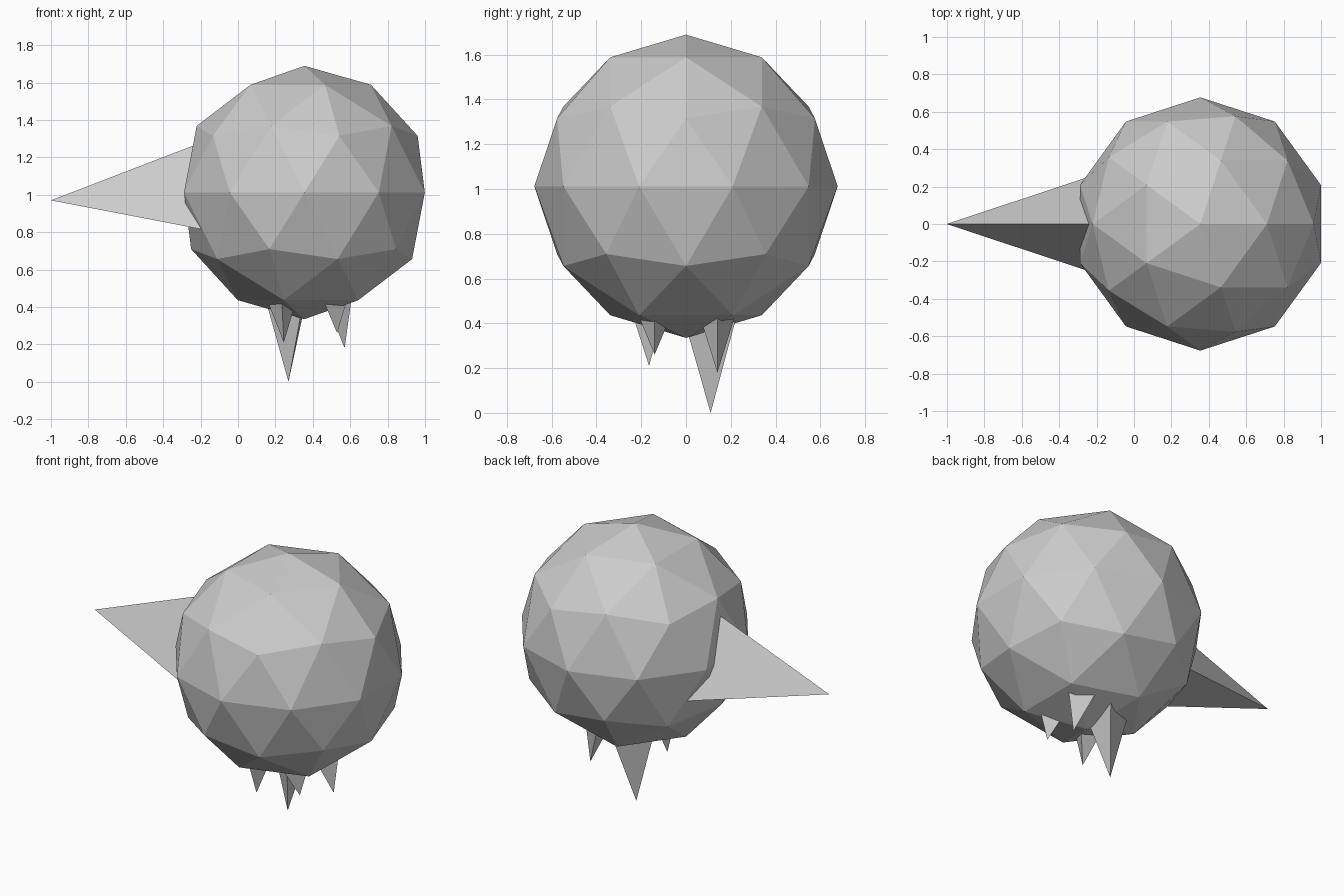
import bpy, math
from mathutils import Vector

if "Cube" in bpy.data.objects:
    bpy.data.objects.remove(bpy.data.objects["Cube"])


def spike(name, tip, base, radius, angle, u, v):
    """Three-sided pyramid; base ring lies in the plane of u and v."""
    tip, base, u, v = Vector(tip), Vector(base), Vector(u), Vector(v)
    ring = []
    for k in range(3):
        a = math.radians(angle + 120 * k)
        ring.append(base + radius * (math.cos(a) * u + math.sin(a) * v))
    # keep face normals pointing outward
    if (ring[1] - ring[0]).cross(ring[2] - ring[0]).dot(tip - base) < 0:
        ring.reverse()
    mesh = bpy.data.meshes.new(name)
    mesh.from_pydata(ring + [tip], [], [(2, 1, 0), (0, 1, 3), (1, 2, 3), (2, 0, 3)])
    obj = bpy.data.objects.new(name, mesh)
    bpy.context.collection.objects.link(obj)
    return obj


# Faceted ball body
bpy.ops.mesh.primitive_ico_sphere_add(subdivisions=2, radius=0.677, location=(0.355, 0, 1.012))
bpy.context.object.name = "body"

# Long side spike, ridge upward
spike("beak", (-1, 0, 0.97), (-0.02, 0, 0.97), 0.377, 90, (0, 1, 0), (0, 0, 1))

# Claws underneath: tip, lean per unit height, width per unit height, corner angle
claws = [
    ("large_claw", (0.27, 0.11, 0.0), (0.04, 0.0), 0.32, 57),
    ("front_left_claw", (0.245, -0.165, 0.21), (-0.05, 0.08), 0.40, 270),
    ("back_right_claw", (0.57, 0.14, 0.18), (-0.22, 0.0), 0.36, 0),
    ("front_right_claw", (0.53, -0.14, 0.26), (-0.18, 0.0), 0.48, 0),
]
for name, tip, lean, width, angle in claws:
    h = 0.5 - tip[2]
    base = (tip[0] + lean[0] * h, tip[1] + lean[1] * h, 0.5)
    spike(name, tip, base, width * h, angle, (1, 0, 0), (0, 1, 0))
